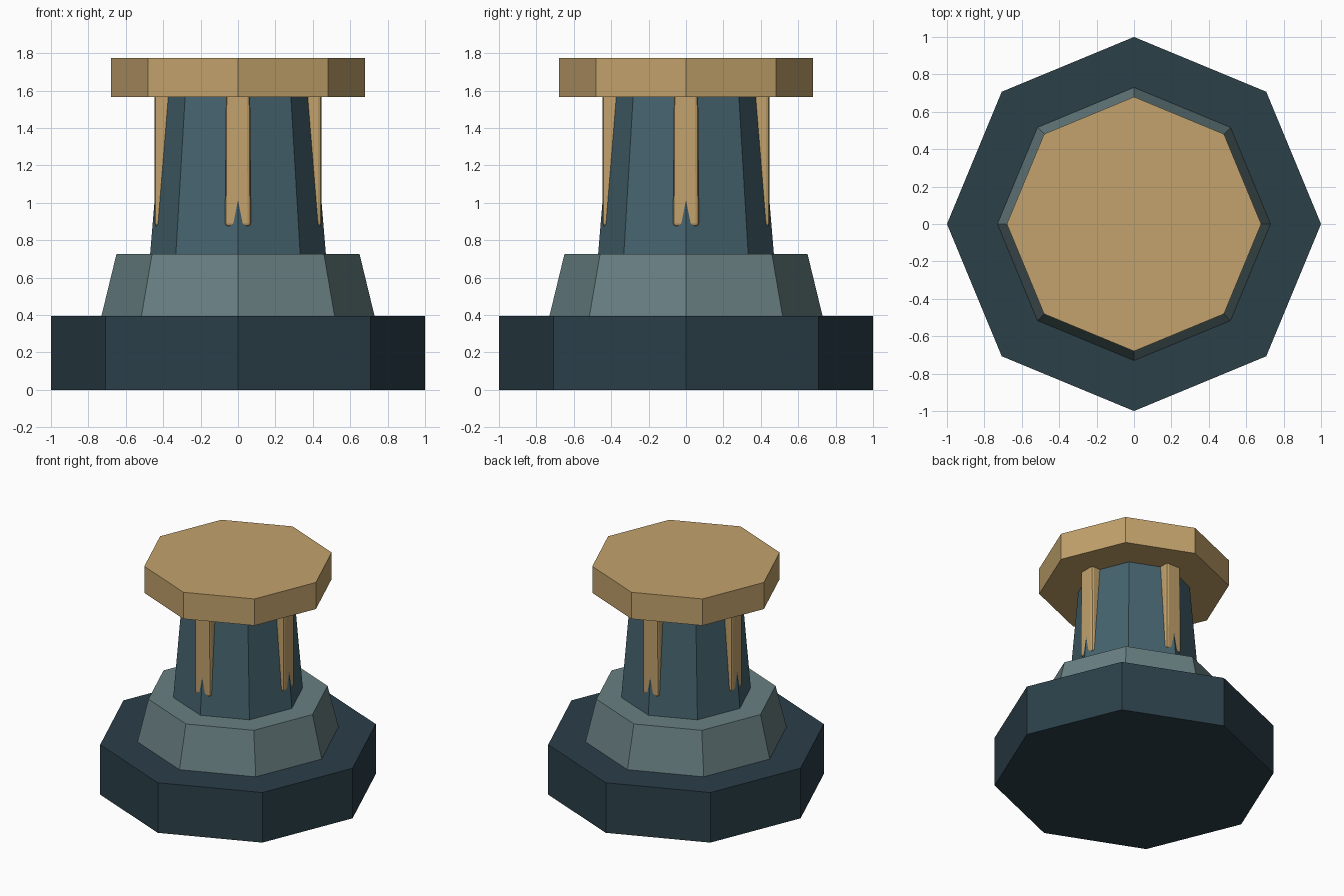
import bpy, bmesh
from math import pi
from mathutils import Matrix

if "Cube" in bpy.data.objects:
    bpy.data.objects.remove(bpy.data.objects["Cube"])


def material(name, rgb):
    m = bpy.data.materials.new(name)
    m.diffuse_color = (*rgb, 1)
    m.use_nodes = True
    m.node_tree.nodes["Principled BSDF"].inputs["Base Color"].default_value = m.diffuse_color
    return m


DARK = material("dark_slate", (0.024, 0.05, 0.066))
STONE = material("grey_stone", (0.14, 0.215, 0.225))
BLUE = material("blue_slate", (0.06, 0.125, 0.155))
GOLD = material("gold", (0.54, 0.36, 0.15))


def add_object(name, bm, mat):
    mesh = bpy.data.meshes.new(name)
    bm.to_mesh(mesh)
    bm.free()
    mesh.materials.append(mat)
    obj = bpy.data.objects.new(name, mesh)
    bpy.context.collection.objects.link(obj)
    return obj


def octagon(name, r_low, r_high, z_low, z_high, mat):
    """Eight-sided frustum with corners on the x and y axes."""
    bm = bmesh.new()
    bmesh.ops.create_cone(bm, cap_ends=True, segments=8, radius1=r_low,
                          radius2=r_high, depth=z_high - z_low,
                          matrix=Matrix.Translation((0, 0, (z_low + z_high) / 2)))
    return add_object(name, bm, mat)


# Stacked pedestal tiers
octagon("base", 1.0, 1.0, 0.0, 0.395, DARK)
octagon("plinth", 0.73, 0.65, 0.395, 0.725, STONE)
octagon("column", 0.47, 0.40, 0.725, 1.565, BLUE)
octagon("cap", 0.68, 0.68, 1.565, 1.775, GOLD)


def strip(name, angle):
    """Rounded upright bar, slightly sunk into a column corner."""
    bm = bmesh.new()
    bmesh.ops.create_cube(bm, size=1)
    for v in bm.verts:
        top = v.co.z > 0
        v.co.x *= 0.13 if top else 0.138
        v.co.y = -0.446 if v.co.y < 0 else -0.33
        v.co.z = 1.60 if top else 0.872
    bmesh.ops.bevel(bm, geom=bm.edges[:], offset=0.018, segments=2,
                    profile=0.5, affect='EDGES')
    bm.transform(Matrix.Rotation(angle, 4, 'Z'))
    return add_object(name, bm, GOLD)


# Gold strips on the four sides
for i, side in enumerate(("front", "right", "back", "left")):
    strip(side + "_strip", i * pi / 2)
